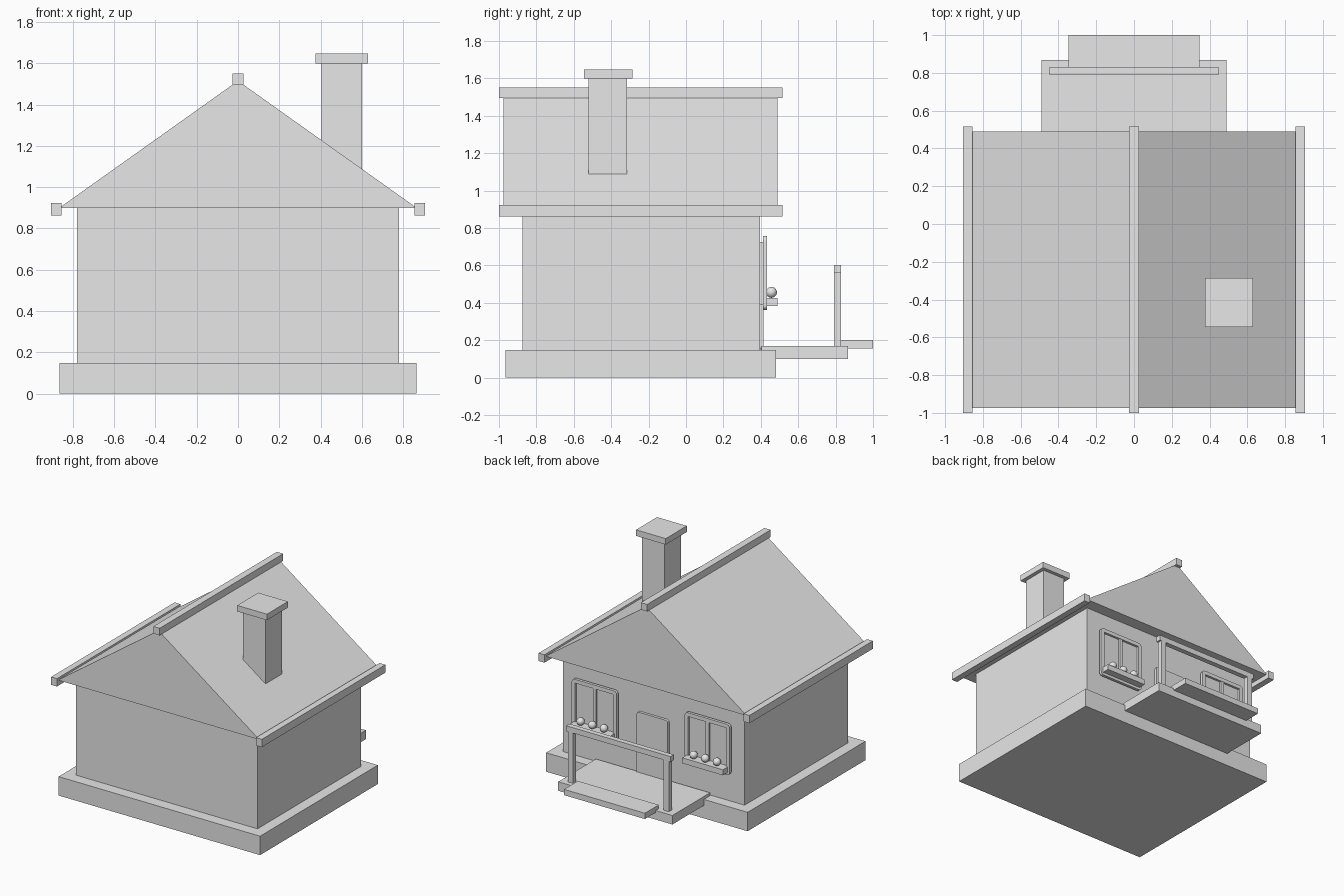
import bpy
import bmesh

default = bpy.data.objects.get("Cube")
if default:
    bpy.data.objects.remove(default, do_unlink=True)

GREY = (0.8, 0.8, 0.8, 1.0)
plaster = bpy.data.materials.new("plain_grey")
plaster.use_nodes = True
plaster.diffuse_color = GREY
plaster.node_tree.nodes["Principled BSDF"].inputs["Base Color"].default_value = GREY


def finish(name, bm):
    bmesh.ops.recalc_face_normals(bm, faces=bm.faces)
    mesh = bpy.data.meshes.new(name)
    bm.to_mesh(mesh)
    bm.free()
    mesh.materials.append(plaster)
    obj = bpy.data.objects.new(name, mesh)
    bpy.context.collection.objects.link(obj)
    return obj


def box_mesh(x, y, z):
    """Box between (low, high) limits on each axis."""
    bm = bmesh.new()
    bmesh.ops.create_cube(bm, size=1)
    for v in bm.verts:
        v.co = [lim[1] if c > 0 else lim[0] for c, lim in zip(v.co, (x, y, z))]
    return bm


def box(name, x, y, z):
    return finish(name, box_mesh(x, y, z))


def rounded_panel(name, x, y, z, radius, border=0, recess=0):
    """Upright panel with rounded corners and an optional sunken middle."""
    bm = box_mesh(x, y, z)
    edges = [e for e in bm.edges if abs(e.verts[0].co.y - e.verts[1].co.y) > 1e-5]
    bmesh.ops.bevel(bm, geom=edges, offset=radius, segments=3, profile=0.5, affect='EDGES')
    if border:
        bm.normal_update()
        front = max(bm.faces, key=lambda f: f.calc_center_median().y)
        bmesh.ops.inset_region(bm, faces=[front], thickness=border)
        sunk = bmesh.ops.extrude_discrete_faces(bm, faces=[front])["faces"][0]
        for v in sunk.verts:
            v.co.y -= recess
    return finish(name, bm)


# House body
box("foundation", (-0.865, 0.865), (-0.965, 0.48), (0, 0.147))
box("walls", (-0.78, 0.78), (-0.875, 0.395), (0.147, 0.9))

# Gabled roof: triangle profile pushed along y
bm = bmesh.new()
gable = bm.faces.new([bm.verts.new((x, -0.975, z))
                      for x, z in ((-0.865, 0.9), (0.865, 0.9), (0, 1.515))])
pushed = bmesh.ops.extrude_face_region(bm, geom=[gable])["geom"]
bmesh.ops.translate(bm, vec=(0, 1.465, 0),
                    verts=[g for g in pushed if isinstance(g, bmesh.types.BMVert)])
finish("roof", bm)

# Ridge beam and eave beams
beam_y = (-1.0, 0.515)
box("ridge_beam", (-0.027, 0.027), beam_y, (1.495, 1.55))
box("left_eave_beam", (0.855, 0.905), beam_y, (0.862, 0.923))
box("right_eave_beam", (-0.905, -0.855), beam_y, (0.862, 0.923))

# Chimney
box("chimney", (0.405, 0.6), (-0.52, -0.315), (0.95, 1.6))
box("chimney_cap", (0.375, 0.63), (-0.545, -0.287), (1.6, 1.647))

# Porch, step and railing
box("porch", (-0.49, 0.49), (0.405, 0.867), (0.1, 0.17))
box("porch_step", (-0.347, 0.347), (0.83, 1.0), (0.155, 0.2))
box("porch_rail", (-0.448, 0.448), (0.79, 0.83), (0.56, 0.602))
for side, x in (("left", 0.412), ("right", -0.412)):
    box(side + "_porch_post", (x - 0.022, x + 0.022), (0.79, 0.83), (0.17, 0.56))

# Door
rounded_panel("door", (-0.133, 0.133), (0.385, 0.415), (0.15, 0.637), 0.018)

# Windows with flower boxes
for side, x in (("left", 0.485), ("right", -0.485)):
    box(side + "_window_backing", (x - 0.165, x + 0.165), (0.385, 0.413), (0.39, 0.725))
    rounded_panel(side + "_window_frame", (x - 0.193, x + 0.193), (0.412, 0.434),
                  (0.362, 0.757), 0.025, border=0.03, recess=0.018)
    box(side + "_window_mullion", (x - 0.013, x + 0.013), (0.414, 0.432), (0.392, 0.727))
    box(side + "_flower_box", (x - 0.175, x + 0.175), (0.415, 0.49), (0.383, 0.426))
    for i in (-1, 0, 1):
        bm = bmesh.new()
        bmesh.ops.create_uvsphere(bm, u_segments=20, v_segments=12, radius=0.029)
        bmesh.ops.translate(bm, verts=bm.verts, vec=(x + i * 0.1, 0.457, 0.456))
        for f in bm.faces:
            f.smooth = True
        finish(f"{side}_flower_{i + 2}", bm)
